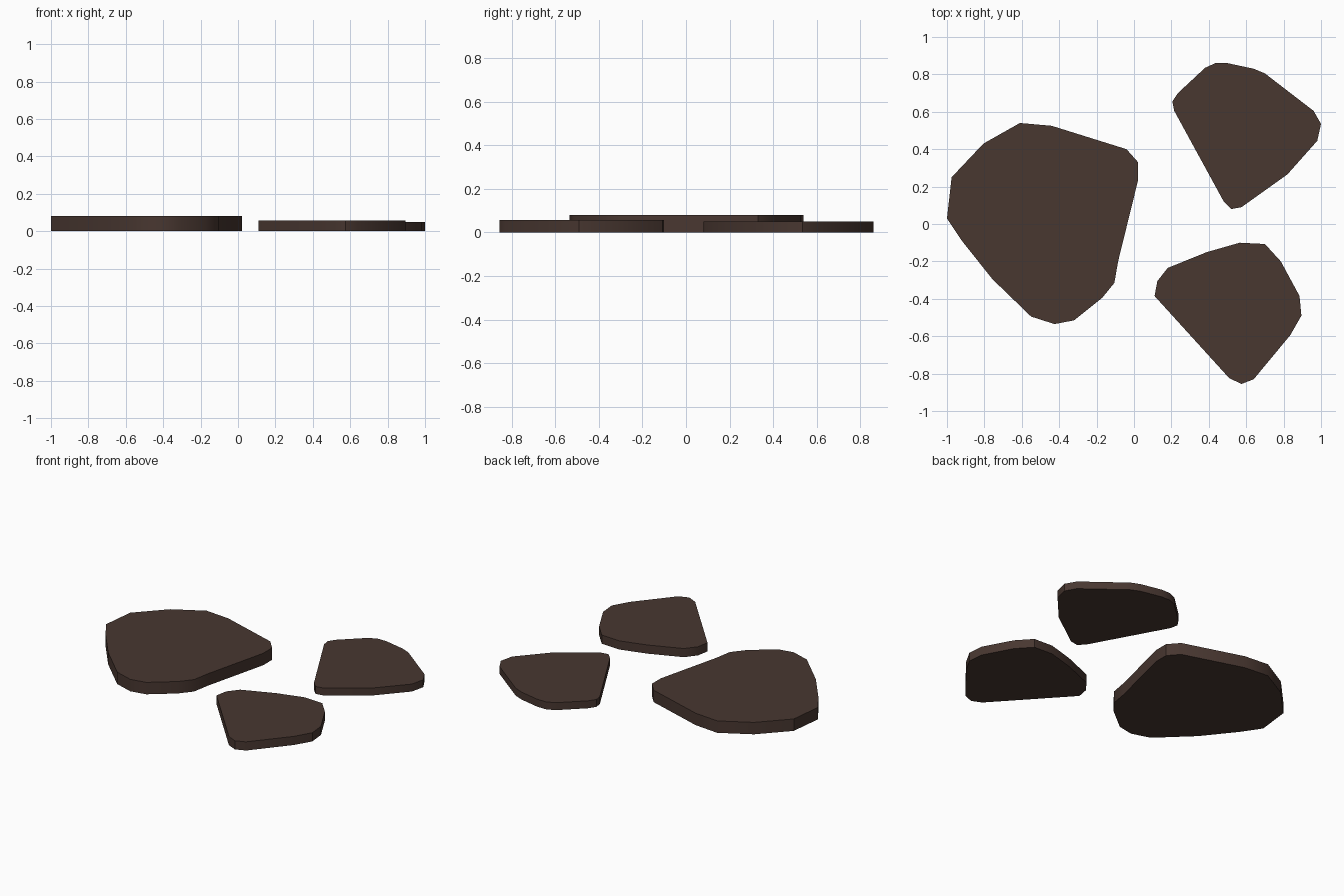
import bpy
import bmesh
import math

if "Cube" in bpy.data.objects:
    bpy.data.objects.remove(bpy.data.objects["Cube"])

mat = bpy.data.materials.new("dark_brown_stone")
mat.diffuse_color = (0.065, 0.038, 0.03, 1.0)
mat.use_nodes = True
mat.node_tree.nodes["Principled BSDF"].inputs["Base Color"].default_value = mat.diffuse_color


def stone(name, outline, height):
    """Flat stepping stone: an outline polygon extruded straight up from z = 0."""
    bm = bmesh.new()
    base = bm.faces.new([bm.verts.new((x, y, 0)) for x, y in outline])
    top = bmesh.ops.extrude_face_region(bm, geom=[base], use_keep_orig=True)
    verts = [g for g in top["geom"] if isinstance(g, bmesh.types.BMVert)]
    bmesh.ops.translate(bm, verts=verts, vec=(0, 0, height))
    bmesh.ops.recalc_face_normals(bm, faces=bm.faces[:])
    mesh = bpy.data.meshes.new(name)
    bm.to_mesh(mesh)
    bm.free()
    mesh.materials.append(mat)
    ob = bpy.data.objects.new(name, mesh)
    bpy.context.collection.objects.link(ob)
    # soft rim, sharp top and bottom edges
    bpy.ops.object.select_all(action="DESELECT")
    ob.select_set(True)
    bpy.context.view_layer.objects.active = ob
    bpy.ops.object.shade_smooth_by_angle(angle=math.radians(35))
    return ob


# Large stone on the left
stone("large_stone", [
    (-0.61, 0.54), (-0.805, 0.43), (-0.975, 0.25), (-1.0, 0.03),
    (-0.92, -0.09), (-0.757, -0.295), (-0.55, -0.495), (-0.425, -0.535),
    (-0.32, -0.515), (-0.17, -0.395), (-0.105, -0.315), (-0.085, -0.2),
    (0.022, 0.235), (0.022, 0.33), (-0.04, 0.4), (-0.44, 0.525)], 0.08)

# Small stone at the back right
stone("back_stone", [
    (0.435, 0.86), (0.38, 0.835), (0.235, 0.7), (0.205, 0.655),
    (0.215, 0.605), (0.48, 0.12), (0.52, 0.08), (0.575, 0.09),
    (0.82, 0.265), (0.98, 0.445), (1.0, 0.535), (0.96, 0.605),
    (0.7, 0.805), (0.64, 0.83), (0.5, 0.86)], 0.05)

# Small stone at the front right
stone("front_stone", [
    (0.565, -0.1), (0.39, -0.15), (0.18, -0.235), (0.125, -0.305),
    (0.11, -0.385), (0.51, -0.825), (0.575, -0.855), (0.64, -0.83),
    (0.835, -0.595), (0.895, -0.49), (0.885, -0.385), (0.785, -0.2),
    (0.7, -0.107)], 0.058)
